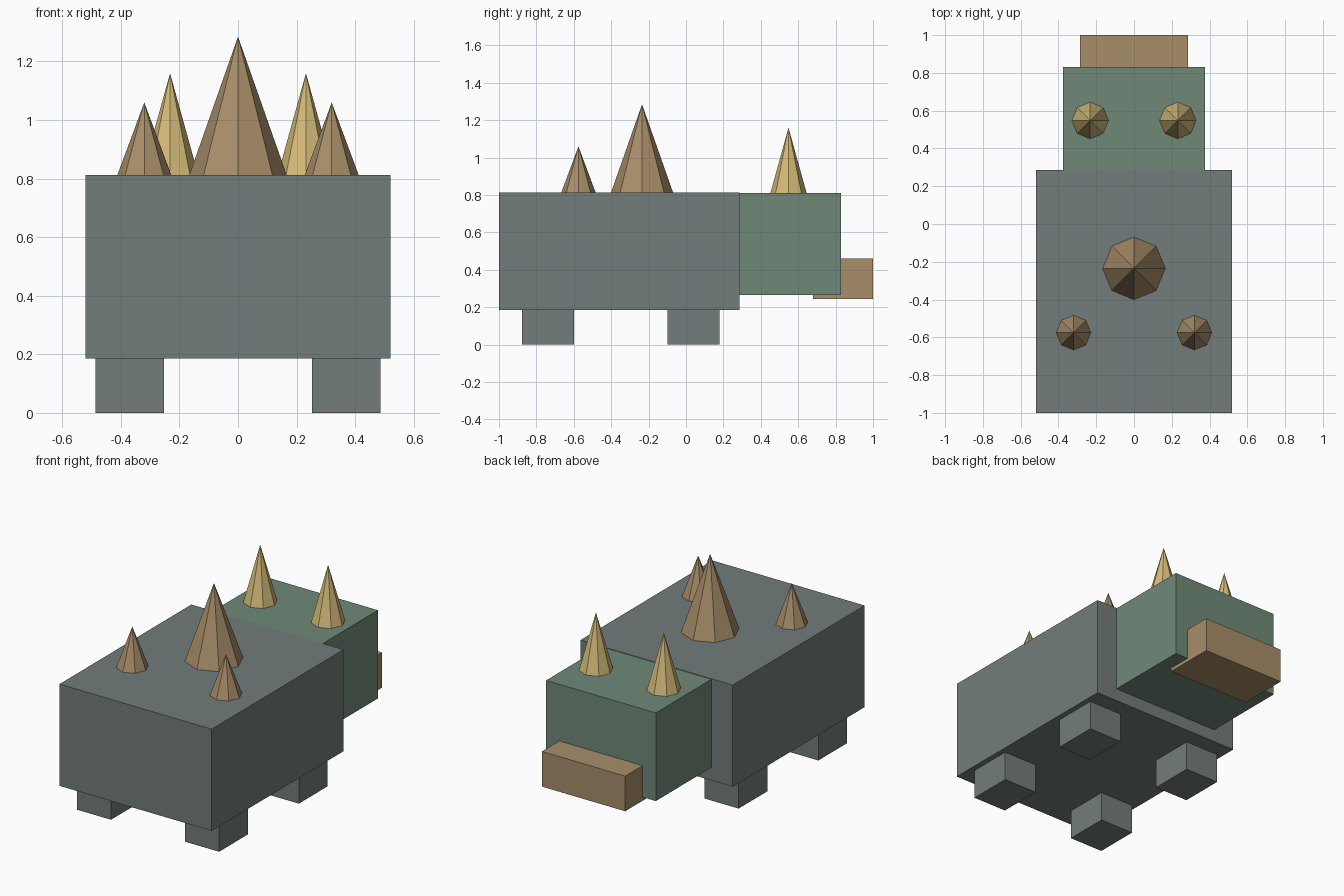
import bpy
import bmesh
from mathutils import Matrix, Vector

old = bpy.data.objects.get("Cube")
if old:
    bpy.data.objects.remove(old, do_unlink=True)


def make_material(name, rgb):
    mat = bpy.data.materials.new(name)
    mat.use_nodes = True
    mat.diffuse_color = (*rgb, 1)
    mat.node_tree.nodes["Principled BSDF"].inputs["Base Color"].default_value = (*rgb, 1)
    return mat


grey = make_material("slate grey", (0.171, 0.205, 0.198))
green = make_material("moss green", (0.159, 0.25, 0.191))
brown = make_material("horn brown", (0.392, 0.27, 0.141))
gold = make_material("pale gold", (0.658, 0.497, 0.188))


def add_object(name, bm, mat):
    mesh = bpy.data.meshes.new(name)
    bm.to_mesh(mesh)
    bm.free()
    mesh.materials.append(mat)
    obj = bpy.data.objects.new(name, mesh)
    bpy.context.collection.objects.link(obj)
    return obj


def box(name, low, high, mat):
    low, high = Vector(low), Vector(high)
    bm = bmesh.new()
    place = Matrix.Translation((low + high) / 2) @ Matrix.Diagonal((*(high - low), 1))
    bmesh.ops.create_cube(bm, size=1, matrix=place)
    return add_object(name, bm, mat)


def spike(name, x, y, base, radius, tip, mat):
    # Eight-sided cone standing on the given height
    bm = bmesh.new()
    bmesh.ops.create_cone(bm, cap_ends=True, segments=8, radius1=radius, radius2=0,
                          depth=tip - base,
                          matrix=Matrix.Translation((x, y, (base + tip) / 2)))
    bmesh.ops.remove_doubles(bm, verts=bm.verts, dist=0.0001)
    return add_object(name, bm, mat)


# Body, head and snout
box("body", (-0.52, -1.0, 0.185), (0.52, 0.287, 0.813), grey)
box("head", (-0.375, 0.287, 0.265), (0.375, 0.83, 0.81), green)
box("snout", (-0.285, 0.68, 0.243), (0.285, 1.0, 0.46), brown)

# Central back spike
spike("back_spike", 0, -0.235, 0.81, 0.167, 1.285, brown)

# Paired legs, rear spikes and head horns
for side, s in (("left", 1), ("right", -1)):
    inner, outer = sorted((s * 0.253, s * 0.486))
    for place, y in (("tail_end", -0.878), ("head_end", -0.1)):
        box(f"{side}_{place}_leg", (inner, y, 0), (outer, y + 0.28, 0.185), grey)
    spike(f"{side}_rear_spike", s * 0.32, -0.575, 0.81, 0.093, 1.06, brown)
    spike(f"{side}_head_horn", s * 0.232, 0.548, 0.81, 0.097, 1.16, gold)
